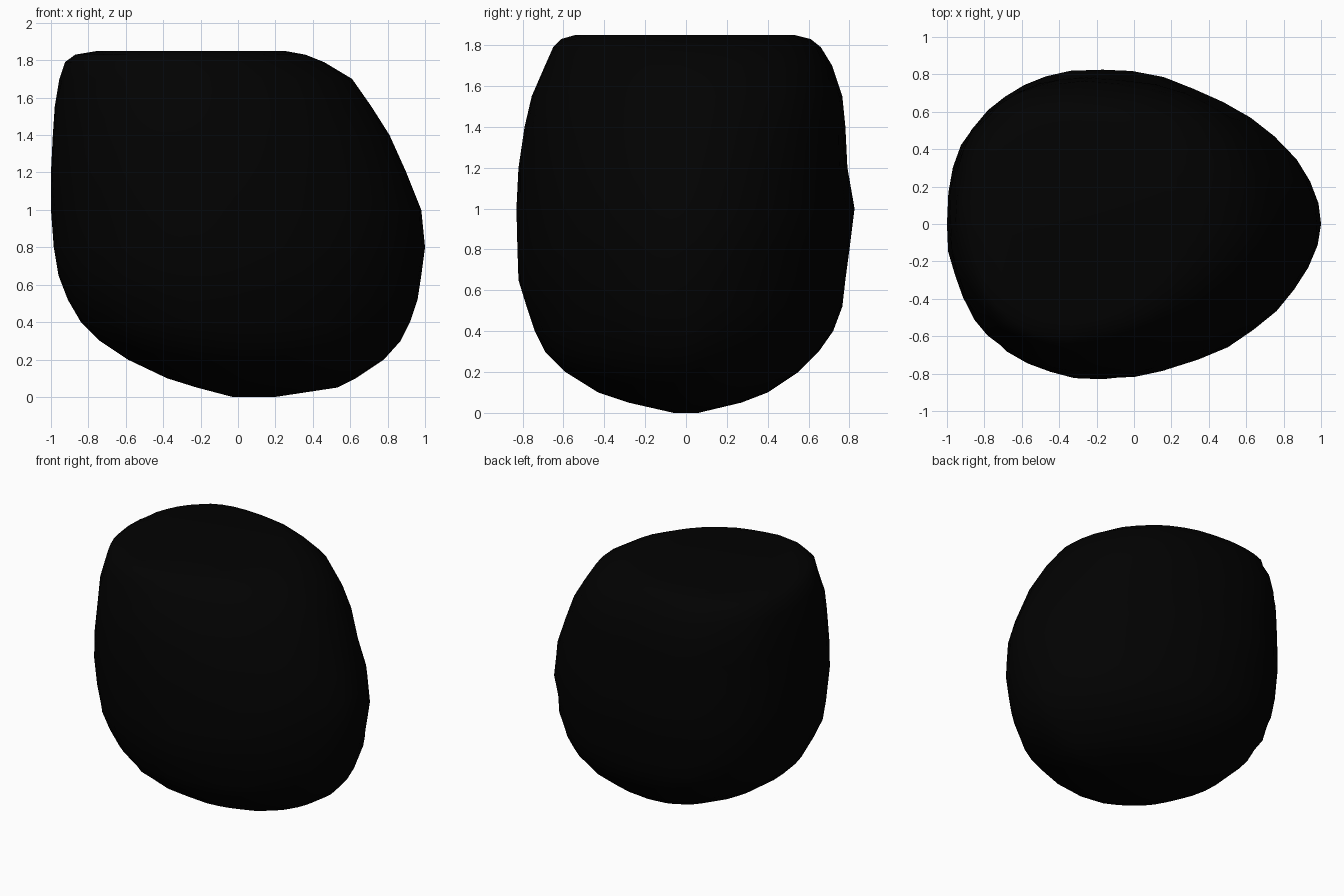
import bpy, bmesh, math, random

if "Cube" in bpy.data.objects:
    bpy.data.objects.remove(bpy.data.objects["Cube"])

random.seed(4)
SEG = 40

# outline per height: z, left x, right x, front y, back y
LEVELS = [
    (0.00, -0.03, 0.20, -0.06, 0.06),
    (0.05, -0.22, 0.53, -0.28, 0.27),
    (0.10, -0.38, 0.63, -0.43, 0.40),
    (0.20, -0.59, 0.78, -0.59, 0.55),
    (0.30, -0.74, 0.87, -0.69, 0.65),
    (0.40, -0.84, 0.92, -0.74, 0.72),
    (0.52, -0.91, 0.96, -0.78, 0.765),
    (0.65, -0.96, 0.98, -0.82, 0.78),
    (0.80, -0.985, 1.00, -0.825, 0.80),
    (1.00, -1.00, 0.98, -0.83, 0.825),
    (1.20, -1.00, 0.90, -0.82, 0.79),
    (1.40, -0.99, 0.81, -0.79, 0.78),
    (1.55, -0.98, 0.715, -0.755, 0.765),
    (1.70, -0.955, 0.61, -0.69, 0.715),
    (1.79, -0.925, 0.46, -0.65, 0.66),
    (1.83, -0.87, 0.36, -0.61, 0.61),
    (1.85, -0.75, 0.25, -0.54, 0.53),
]


def egg_point(a, z, x0, x1, y0, y1):
    """Point on an egg outline: blunt on the left, tapered on the right."""
    cx = x0 + 0.42 * (x1 - x0)
    c, s = math.cos(a), math.sin(a)
    if c > 0:   # tapered side, fuller at the upper back
        n = 1.87 + (0.42 * min(1, max(0, (z - 1.1) / 0.5)) if s > 0 else 0)
    else:       # blunt side, rounder at the front and towards the bottom
        n = (2.34 if s > 0 else 2.16) - 0.15 * max(0, (0.9 - z) / 0.9)
    px = math.copysign(abs(c) ** (2 / n), c)
    py = math.copysign(abs(s) ** (2 / n), s)
    return (cx + px * (x1 - cx if c > 0 else cx - x0),
            py * (y1 if s > 0 else -y0))


# lumpy stone body with a flattened top
bm = bmesh.new()
rings = []
for z, x0, x1, y0, y1 in LEVELS:
    ring = []
    for j in range(SEG):
        x, y = egg_point(2 * math.pi * j / SEG, z, x0, x1, y0, y1)
        k = 1 + random.uniform(-0.012, 0.005) if j % (SEG // 4) else 1
        ring.append(bm.verts.new((x * k, y * k, z)))
    rings.append(ring)
for lo, hi in zip(rings, rings[1:]):
    for j in range(SEG):
        n = (j + 1) % SEG
        bm.faces.new((lo[j], lo[n], hi[n], hi[j]))
bm.faces.new(rings[-1])
bm.faces.new(rings[0][::-1])
bmesh.ops.recalc_face_normals(bm, faces=bm.faces)
for f in bm.faces:
    f.smooth = True

mesh = bpy.data.meshes.new("stone")
bm.to_mesh(mesh)
bm.free()
stone = bpy.data.objects.new("stone", mesh)
bpy.context.collection.objects.link(stone)

# near-black material
mat = bpy.data.materials.new("black")
mat.diffuse_color = (0.0005, 0.0005, 0.0005, 1)
mat.use_nodes = True
mat.node_tree.nodes["Principled BSDF"].inputs["Base Color"].default_value = mat.diffuse_color
mesh.materials.append(mat)
